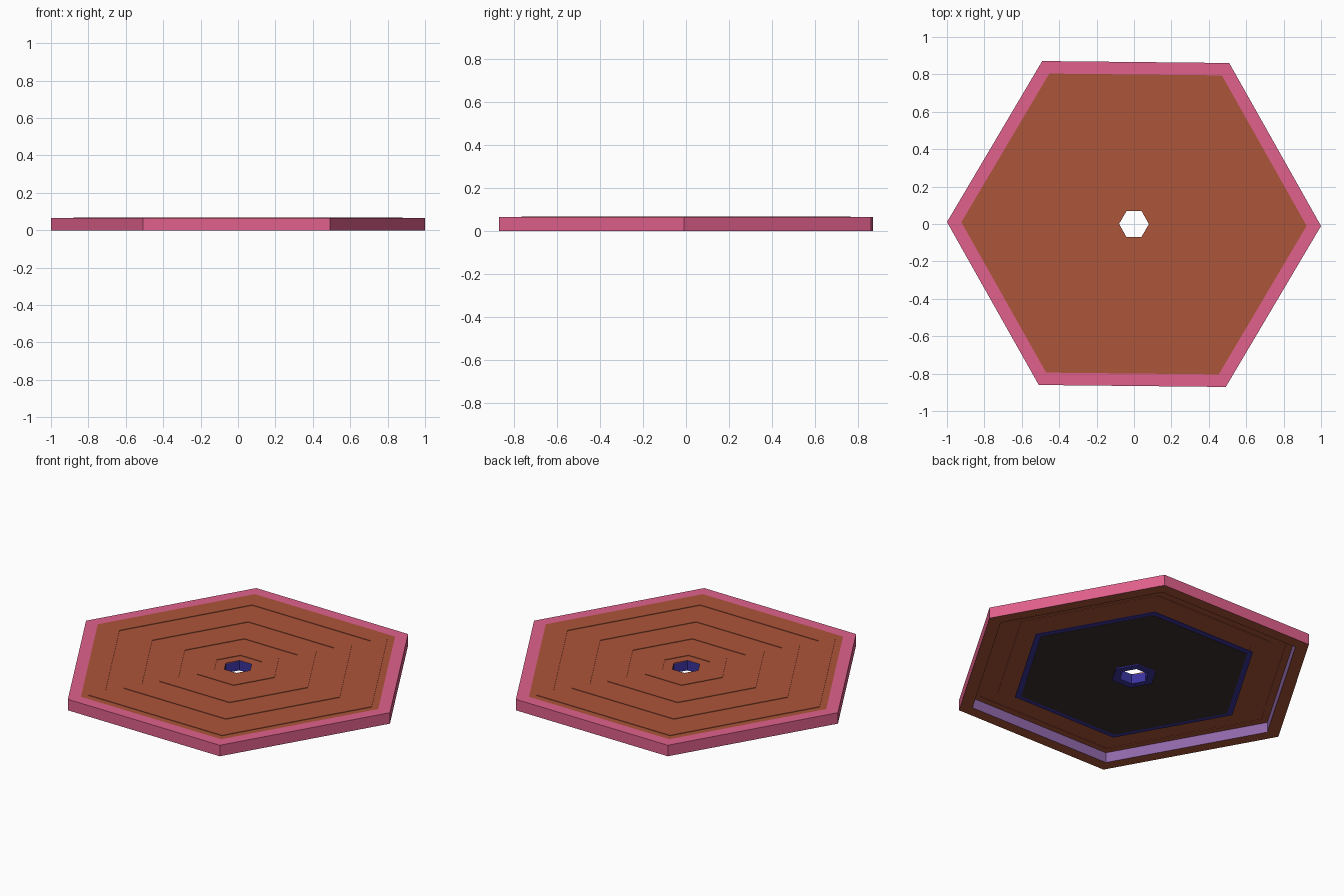
import bpy, bmesh, math

if "Cube" in bpy.data.objects:
    bpy.data.objects.remove(bpy.data.objects["Cube"])

SIDES = 6
TURN = math.radians(-0.6)


def lin(c):
    c /= 255
    return c / 12.92 if c <= 0.04045 else ((c + 0.055) / 1.055) ** 2.4


def material(name, r, g, b):
    m = bpy.data.materials.new(name)
    m.diffuse_color = (lin(r), lin(g), lin(b), 1)
    m.use_nodes = True
    m.node_tree.nodes["Principled BSDF"].inputs["Base Color"].default_value = m.diffuse_color
    return m


pink = material("pink", 225, 97, 140)
brown = material("rust_brown", 172, 85, 57)
purple = material("purple", 145, 104, 170)
blue = material("deep_blue", 60, 52, 160)
black = material("charcoal", 60, 49, 49)


def hex_ring(name, profile, mats, rule=None):
    """Sweep a closed (radius, z) profile round a hexagon; rule picks a material per profile edge."""
    bm = bmesh.new()
    loops = []
    for r, z in profile:
        loops.append([bm.verts.new((r * math.cos(TURN + i * math.tau / SIDES),
                                    r * math.sin(TURN + i * math.tau / SIDES), z))
                      for i in range(SIDES)])
    n = len(profile)
    for k in range(n):
        a, b = loops[k], loops[(k + 1) % n]
        for i in range(SIDES):
            j = (i + 1) % SIDES
            f = bm.faces.new((a[i], a[j], b[j], b[i]))
            f.material_index = rule[k] if rule else 0
    bmesh.ops.recalc_face_normals(bm, faces=bm.faces[:])
    me = bpy.data.meshes.new(name)
    bm.to_mesh(me)
    bm.free()
    for m in mats:
        me.materials.append(m)
    ob = bpy.data.objects.new(name, me)
    bpy.context.collection.objects.link(ob)
    return ob


def band(name, r0, r1, z0, z1, mat):
    return hex_ring(name, [(r0, z0), (r1, z0), (r1, z1), (r0, z1)], [mat])


# Outer rim: brown underside, pink outside and top, purple inside
hex_ring("rim", [(0.923, 0), (1, 0), (1, 0.065), (0.923, 0.065)],
         [pink, brown, purple], [1, 0, 0, 2])

# Thin top sheet with shallow concentric ridges
edges = [0.88, 0.78, 0.67, 0.565, 0.46, 0.35, 0.24, 0.14]
low, high, thick = 0.065, 0.068, 0.005
top, z = [(0.923, low)], low
for r in edges:
    top.append((r, z))
    z = high if z == low else low
    top.append((r, z))
top.append((0.08, z))
under = [(r, z - thick) for r, z in reversed(top)]
hex_ring("ridged_top", top + under, [brown])

# Central hub tube round the hole
band("hub", 0.08, 0.124, 0.006, 0.0645, blue)

# Lower plate with dark inset panel
band("lower_plate", 0.12, 0.68, 0.016, 0.02, blue)
band("dark_panel", 0.12, 0.645, 0.0135, 0.0165, black)
